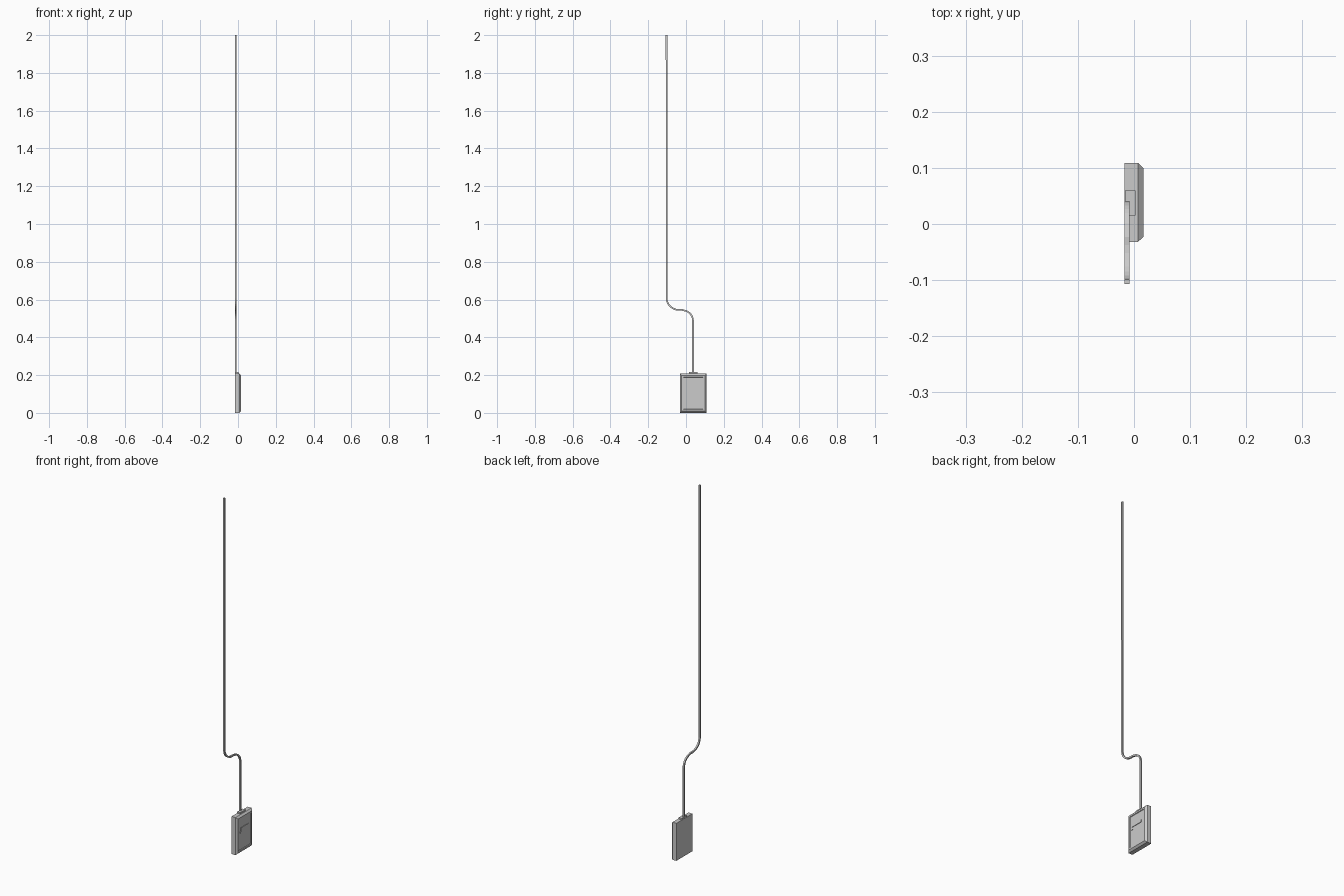
import bpy, bmesh, math
from mathutils import Vector

if "Cube" in bpy.data.objects:
    bpy.data.objects.remove(bpy.data.objects["Cube"])


def finish(name, bm):
    bmesh.ops.recalc_face_normals(bm, faces=bm.faces)
    me = bpy.data.meshes.new(name)
    bm.to_mesh(me)
    bm.free()
    ob = bpy.data.objects.new(name, me)
    bpy.context.collection.objects.link(ob)
    return ob


def loft(name, rings):
    bm = bmesh.new()
    vs = [[bm.verts.new(p) for p in r] for r in rings]
    n = len(vs[0])
    for a, b in zip(vs, vs[1:]):
        for i in range(n):
            j = (i + 1) % n
            bm.faces.new((a[i], a[j], b[j], b[i]))
    bm.faces.new(vs[0])
    bm.faces.new(vs[-1])
    return finish(name, bm)


def rect(x, y0, y1, z0, z1):
    return [(x, y0, z0), (x, y1, z0), (x, y1, z1), (x, y0, z1)]


def box(name, x0, x1, y0, y1, z0, z1):
    return loft(name, [rect(x0, y0, y1, z0, z1), rect(x1, y0, y1, z0, z1)])


# Housing: straight back, sloped rim and a shallow recessed panel
loft("housing", [rect(x, -0.032 + d, 0.109 - d, d, 0.208 - d)
                 for x, d in [(-0.017, 0), (0.007, 0), (0.0165, 0.009),
                              (0.0165, 0.018), (0.0135, 0.020)]])

# Switch lever and its small knob on the panel
box("switch_bar", 0.013, 0.0162, 0.001, 0.071, 0.126, 0.140)
box("switch_knob", 0.013, 0.0162, -0.002, 0.010, 0.111, 0.119)

# Cable socket on top
box("cable_socket", -0.016, 0.003, 0.015, 0.060, 0.205, 0.216)

# Cable: S-bend path in the YZ plane, square section
def arc(cy, cz, ry, rz, a0, a1, n=8):
    return [(cy + ry * math.cos(math.radians(a0 + (a1 - a0) * i / n)),
             cz + rz * math.sin(math.radians(a0 + (a1 - a0) * i / n)))
            for i in range(n + 1)]


path = [(0.037, 0.21)]
path += arc(-0.019, 0.488, 0.056, 0.055, 0, 80)
path += arc(-0.035, 0.605, 0.067, 0.060, 280, 180)
path += [(-0.103, 2.0)]
h = 0.0043
rings = []
for i, (y, z) in enumerate(path):
    a = Vector(path[max(i - 1, 0)])
    b = Vector(path[min(i + 1, len(path) - 1)])
    t = (b - a).normalized()
    if i in (0, len(path) - 1):
        t = Vector((0, 1))
    ny, nz = t.y * h, -t.x * h
    rings.append([(-0.0125 + sx * h, y + s * ny, z + s * nz)
                  for sx, s in ((-1, -1), (1, -1), (1, 1), (-1, 1))])
loft("cable", rings)
